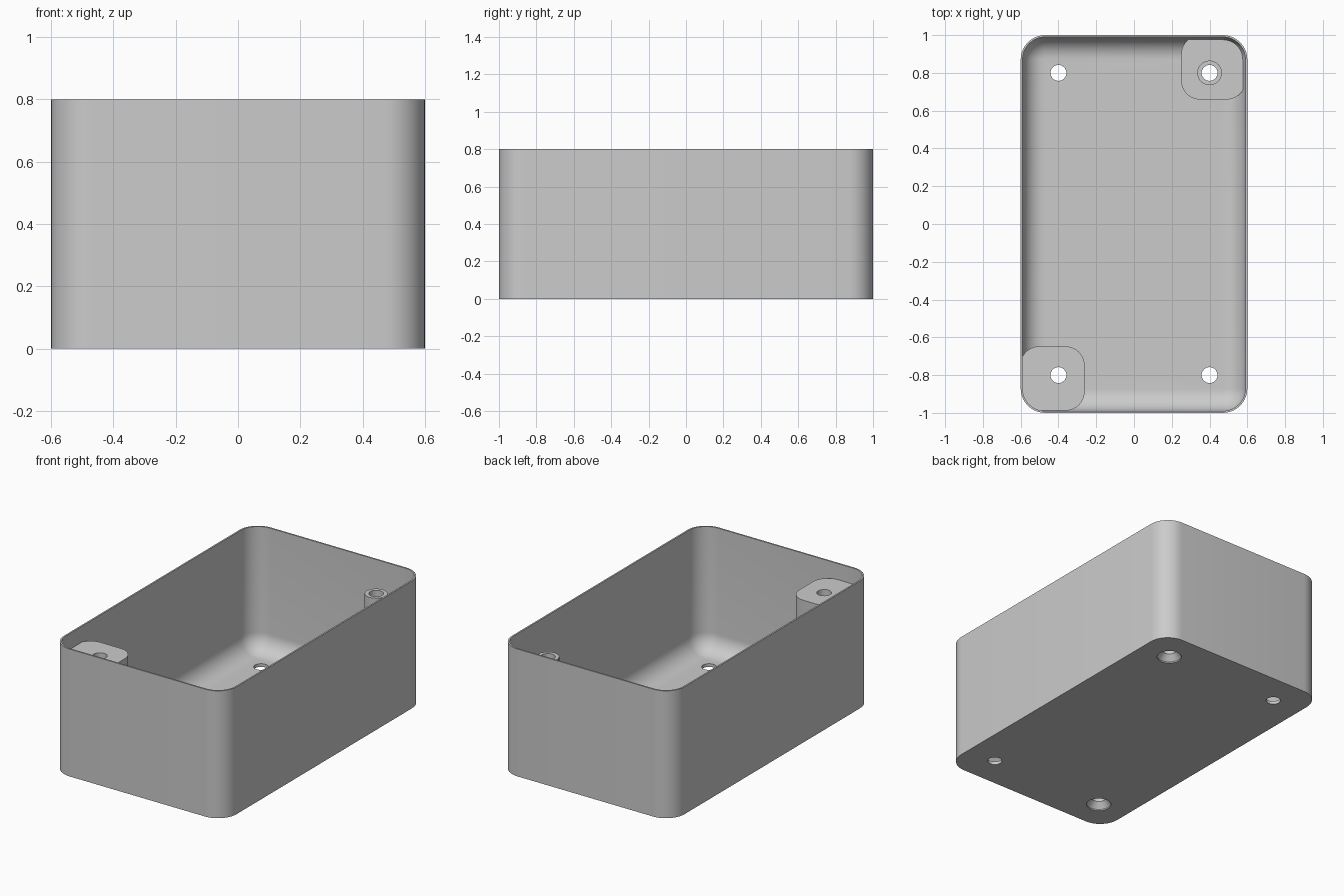
import bpy, bmesh, math

HX, HY, HEIGHT = 0.6, 1.0, 0.8
CORNER, WALL, FLOOR, FILLET = 0.13, 0.01, 0.02, 0.115

default = bpy.data.objects.get("Cube")
if default:
    bpy.data.objects.remove(default, do_unlink=True)

grey = bpy.data.materials.new("plain grey plastic")
grey.use_nodes = True
grey.diffuse_color = (0.6, 0.6, 0.6, 1)
grey.node_tree.nodes["Principled BSDF"].inputs["Base Color"].default_value = (0.6, 0.6, 0.6, 1)


def rounded(hx, hy, r, cx=0, cy=0, steps=10):
    """Outline of a rounded rectangle."""
    pts = []
    for quarter, (sx, sy) in enumerate([(1, 1), (-1, 1), (-1, -1), (1, -1)]):
        for i in range(steps + 1):
            a = math.pi / 2 * (quarter + i / steps)
            pts.append((cx + sx * (hx - r) + r * math.cos(a),
                        cy + sy * (hy - r) + r * math.sin(a)))
    return pts


def circle(r, cx, cy, n=40):
    return [(cx + r * math.cos(2 * math.pi * i / n),
             cy + r * math.sin(2 * math.pi * i / n)) for i in range(n)]


def loft(name, sections, closed=False):
    """Join stacked (outline, z) sections into a solid; closed makes a ring."""
    bm = bmesh.new()
    loops = [[bm.verts.new((x, y, z)) for x, y in outline] for outline, z in sections]
    pairs = list(zip(loops, loops[1:]))
    if closed:
        pairs.append((loops[-1], loops[0]))
    else:
        bm.faces.new(loops[0])
        bm.faces.new(loops[-1])
    for low, high in pairs:
        n = len(low)
        for i in range(n):
            j = (i + 1) % n
            bm.faces.new((low[i], low[j], high[j], high[i]))
    bmesh.ops.recalc_face_normals(bm, faces=bm.faces)
    mesh = bpy.data.meshes.new(name)
    bm.to_mesh(mesh)
    bm.free()
    mesh.materials.append(grey)
    ob = bpy.data.objects.new(name, mesh)
    bpy.context.collection.objects.link(ob)
    return ob


def select(ob):
    bpy.ops.object.select_all(action="DESELECT")
    ob.select_set(True)
    bpy.context.view_layer.objects.active = ob


def boolean(ob, tool, operation):
    select(ob)
    mod = ob.modifiers.new("cut", "BOOLEAN")
    mod.operation, mod.solver, mod.object = operation, "EXACT", tool
    bpy.ops.object.modifier_apply(modifier=mod.name)


def inset(d):
    return rounded(HX - d, HY - d, CORNER - d)


# Open box: outer wall, rim, inner wall and rounded floor edge
sections = [(inset(0), 0), (inset(0), HEIGHT), (inset(WALL), HEIGHT)]
for i in range(11):
    a = math.pi / 2 * i / 10
    sections.append((inset(WALL + FILLET * (1 - math.cos(a))),
                     FLOOR + FILLET * (1 - math.sin(a))))
shell = loft("box_shell", sections)

# Corner blocks, trimmed to the box outline
tall = loft("tall_corner_block", [(rounded(0.17, 0.17, 0.1, -0.432, -0.818), z)
                                  for z in (0.005, 0.7)])
low = loft("low_corner_block", [(rounded(0.17, 0.17, 0.1, 0.42, 0.829), z)
                                for z in (0.005, 0.08)])
trim = loft("trim_helper", [(inset(0.005), -0.1), (inset(0.005), 0.9)])
for block in (tall, low):
    boolean(block, trim, "INTERSECT")
helpers = [trim]

# Hollow post on the low block
post = loft("hollow_post", [(circle(0.065, 0.4, 0.8), 0.075), (circle(0.065, 0.4, 0.8), 0.695),
                            (circle(0.042, 0.4, 0.8), 0.695), (circle(0.042, 0.4, 0.8), 0.075)],
            closed=True)

# Screw holes, countersunk from below under the blocks
for sx in (-1, 1):
    for sy in (-1, 1):
        x, y = sx * 0.4, sy * 0.8
        profile = [(0.042, -0.1), (0.042, 0.9)]
        if sx == sy:
            profile = [(0.072, -0.1), (0.072, 0.008), (0.042, 0.045), (0.042, 0.9)]
        drill = loft("drill_helper", [(circle(r, x, y), z) for r, z in profile])
        helpers.append(drill)
        boolean(shell, drill, "DIFFERENCE")
        if sx == sy:
            boolean(tall if sx < 0 else low, drill, "DIFFERENCE")

for helper in helpers:
    bpy.data.objects.remove(helper, do_unlink=True)

for ob in (shell, tall, low, post):
    select(ob)
    bpy.ops.object.shade_smooth_by_angle(angle=math.radians(30))
